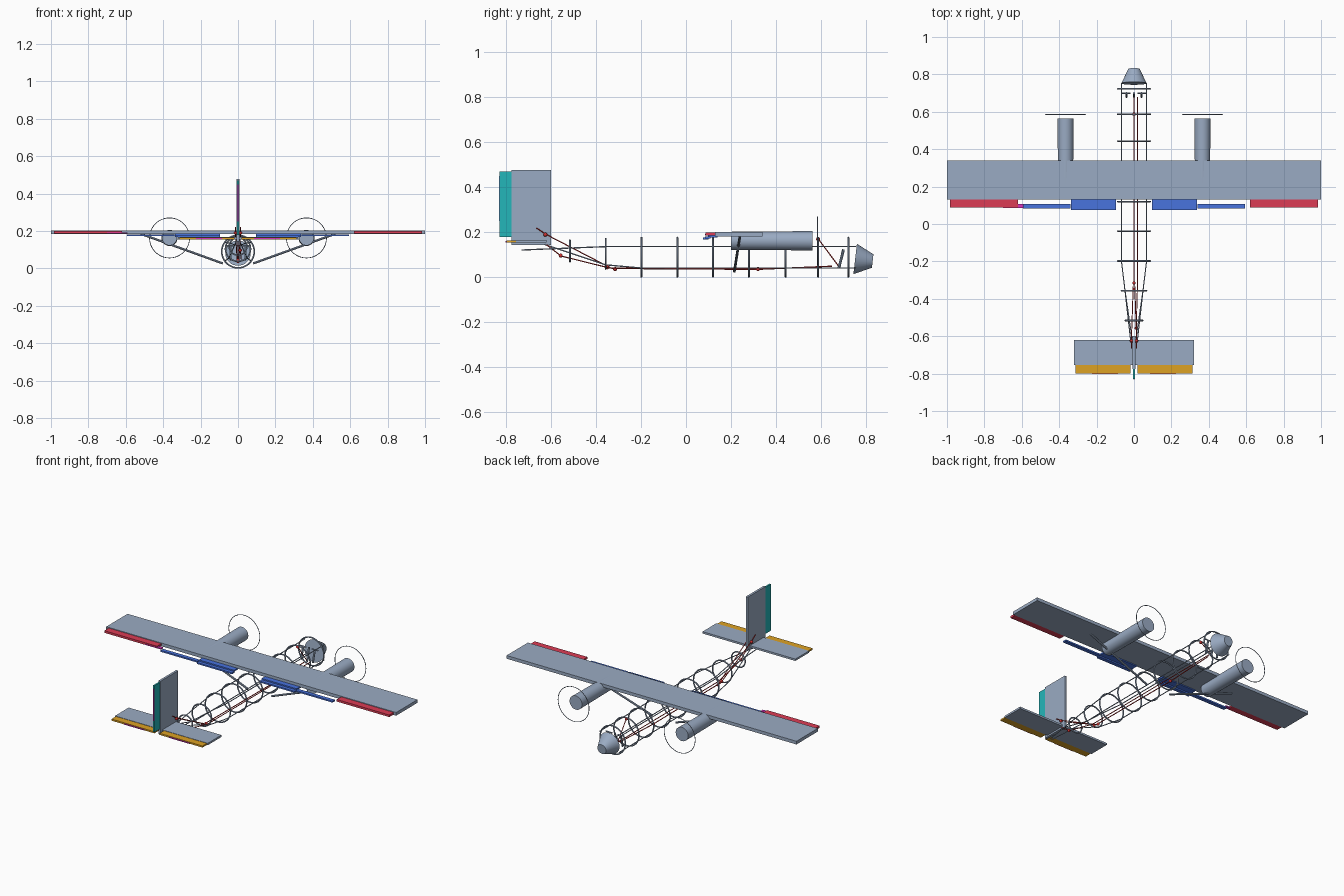
import bpy, bmesh, math
from mathutils import Vector, Matrix

if "Cube" in bpy.data.objects:
    bpy.data.objects.remove(bpy.data.objects["Cube"], do_unlink=True)


def material(name, r, g, b):
    def lin(c):
        c /= 255
        return c / 12.92 if c < 0.04 else ((c + 0.055) / 1.055) ** 2.4
    m = bpy.data.materials.new(name)
    col = (lin(r), lin(g), lin(b), 1)
    m.use_nodes = True
    m.diffuse_color = col
    m.node_tree.nodes["Principled BSDF"].inputs["Base Color"].default_value = col
    return m


SKIN = material("slate_skin", 154, 171, 195)
RED = material("aileron_red", 220, 60, 85)
BLUE = material("flap_blue", 72, 115, 222)
AMBER = material("elevator_amber", 222, 162, 36)
TEAL = material("rudder_teal", 36, 182, 186)
PINK = material("tab_magenta", 220, 50, 190)
CABLE = material("cable_red", 205, 48, 48)


def finish(name, bm, mat, smooth=False):
    me = bpy.data.meshes.new(name)
    bm.to_mesh(me)
    bm.free()
    me.materials.append(mat)
    ob = bpy.data.objects.new(name, me)
    bpy.context.collection.objects.link(ob)
    if smooth:
        bpy.ops.object.select_all(action="DESELECT")
        ob.select_set(True)
        bpy.context.view_layer.objects.active = ob
        bpy.ops.object.shade_smooth_by_angle(angle=math.radians(40))


def box(name, mat, xs, ys, zs):
    bm = bmesh.new()
    bmesh.ops.create_cube(bm, size=1)
    for v in bm.verts:
        for i, (lo, hi) in enumerate((xs, ys, zs)):
            v.co[i] = lo if v.co[i] < 0 else hi
    finish(name, bm, mat)


def add_cone(bm, a, b, r1, r2, sides):
    a, b = Vector(a), Vector(b)
    d = b - a
    mat = Matrix.Translation((a + b) / 2) @ d.to_track_quat("Z", "Y").to_matrix().to_4x4()
    bmesh.ops.create_cone(bm, cap_ends=True, segments=sides, radius1=r1,
                          radius2=r2, depth=d.length, matrix=mat)


def rod(name, mat, points, r):
    bm = bmesh.new()
    for a, b in zip(points, points[1:]):
        add_cone(bm, a, b, r, r, 8)
    finish(name, bm, mat, True)


def cone(name, mat, a, b, r1, r2):
    bm = bmesh.new()
    add_cone(bm, a, b, r1, r2, 32)
    finish(name, bm, mat, True)


def ring(name, mat, centre, radius, tube):
    bpy.ops.mesh.primitive_torus_add(location=centre, rotation=(math.pi / 2, 0, 0),
                                     major_radius=radius, minor_radius=tube,
                                     major_segments=48, minor_segments=8)
    ob = bpy.context.object
    ob.name = name
    ob.data.materials.append(mat)
    bpy.ops.object.shade_smooth_by_angle()


def ball(name, mat, centre, r):
    bm = bmesh.new()
    bmesh.ops.create_uvsphere(bm, u_segments=12, v_segments=8, radius=r,
                              matrix=Matrix.Translation(centre))
    finish(name, bm, mat, True)


def span(s, a, b):
    return sorted((s * a, s * b))


# Main wing, fin and stabiliser
box("wing", SKIN, (-1, 1), (0.13, 0.34), (0.183, 0.203))
box("fin", SKIN, (-0.007, 0.007), (-0.775, -0.60), (0.145, 0.477))
box("rudder", TEAL, (-0.005, 0.005), (-0.83, -0.775), (0.18, 0.47))
box("rudder_tab", PINK, (-0.004, 0.004), (-0.832, -0.826), (0.25, 0.45))
box("stabiliser", SKIN, (-0.32, 0.32), (-0.755, -0.62), (0.155, 0.167))
box("aileron_tab", PINK, (-0.70, -0.59), (0.0855, 0.106), (0.187, 0.193))

for side, s in (("left", 1), ("right", -1)):
    # Moving surfaces
    box(side + "_aileron", RED, span(s, 0.62, 0.983), (0.087, 0.135), (0.186, 0.199))
    box(side + "_inner_flap", BLUE, span(s, 0.095, 0.337), (0.097, 0.14), (0.177, 0.186))
    box(side + "_inner_flap_edge", BLUE, span(s, 0.095, 0.337), (0.076, 0.099), (0.169, 0.178))
    box(side + "_outer_flap", BLUE, span(s, 0.34, 0.593), (0.084, 0.108), (0.173, 0.182))
    box(side + "_elevator", AMBER, span(s, 0.018, 0.314), (-0.798, -0.755), (0.155, 0.165))
    box(side + "_elevator_tab", PINK, span(s, 0.085, 0.225), (-0.802, -0.79), (0.156, 0.162))

    # Engine nacelle and propeller ring
    cone(side + "_nacelle", SKIN, (s * 0.366, 0.20, 0.163), (s * 0.366, 0.563, 0.163), 0.040, 0.043)
    ring(side + "_propeller_ring", SKIN, (s * 0.366, 0.585, 0.163), 0.107, 0.002)

    # Wing strut
    rod(side + "_strut", SKIN, [(s * 0.082, 0.215, 0.027), (s * 0.52, 0.24, 0.185)], 0.006)

    # Fuselage longerons tapering to the tail
    rod(side + "_upper_longeron", SKIN,
        [(s * 0.067, 0.755, 0.138), (s * 0.067, -0.20, 0.138),
         (s * 0.048, -0.357, 0.137), (s * 0.006, -0.73, 0.122)], 0.0028)
    rod(side + "_lower_longeron", SKIN,
        [(s * 0.067, 0.755, 0.042), (s * 0.067, -0.20, 0.042),
         (s * 0.048, -0.357, 0.056), (s * 0.008, -0.63, 0.147)], 0.0028)

    # Rudder pedal and its bar
    rod(side + "_pedal", SKIN, [(s * 0.04, 0.68, 0.045), (s * 0.04, 0.70, 0.12)], 0.006)
    rod(side + "_pedal_bar", SKIN, [(s * 0.02, 0.70, 0.12), (s * 0.063, 0.70, 0.12)], 0.004)

    # Rudder cable running to a horn beside the fin
    rod(side + "_rudder_cable", CABLE, [(s * 0.014, -0.665, 0.22), (s * 0.014, -0.62, 0.19),
                                        (s * 0.004, -0.33, 0.04)], 0.0025)
    ball(side + "_rudder_pulley", CABLE, (s * 0.014, -0.625, 0.19), 0.009)

# Fuselage hoops
hoops = [(0.722, 0.087, 0.09), (0.587, 0.087, 0.09), (0.443, 0.087, 0.09),
         (0.28, 0.087, 0.09), (0.12, 0.087, 0.09), (-0.038, 0.087, 0.09),
         (-0.198, 0.087, 0.09), (-0.357, 0.067, 0.105), (-0.516, 0.047, 0.118)]
for i, (y, r, z) in enumerate(hoops):
    ring("fuselage_hoop_%d" % (i + 1), SKIN, (0, y, z), r, 0.0042)

# Nose cone
cone("nose_cone", SKIN, (0, 0.752, 0.082), (0, 0.83, 0.073), 0.068, 0.03)

# Control column
rod("control_column", SKIN, [(0, 0.68, 0.042), (0, 0.70, 0.125)], 0.006)

# Control cables with their pulleys
rod("main_cable", CABLE, [(0, -0.33, 0.04), (0, 0.32, 0.036), (0, 0.65, 0.05)], 0.0028)
rod("elevator_cable", CABLE, [(0.012, -0.62, 0.145), (0.012, -0.555, 0.095),
                              (0.018, -0.34, 0.042), (0.018, 0.68, 0.042)], 0.0025)
rod("column_cable", CABLE, [(0, 0.585, 0.175), (0, 0.68, 0.048)], 0.0025)
for i, p in enumerate([(0.012, -0.557, 0.097), (0, -0.315, 0.037),
                       (0, -0.35, 0.045), (0, 0.32, 0.037), (0, 0.587, 0.17)]):
    ball("cable_pulley_%d" % (i + 1), CABLE, p, 0.009)
